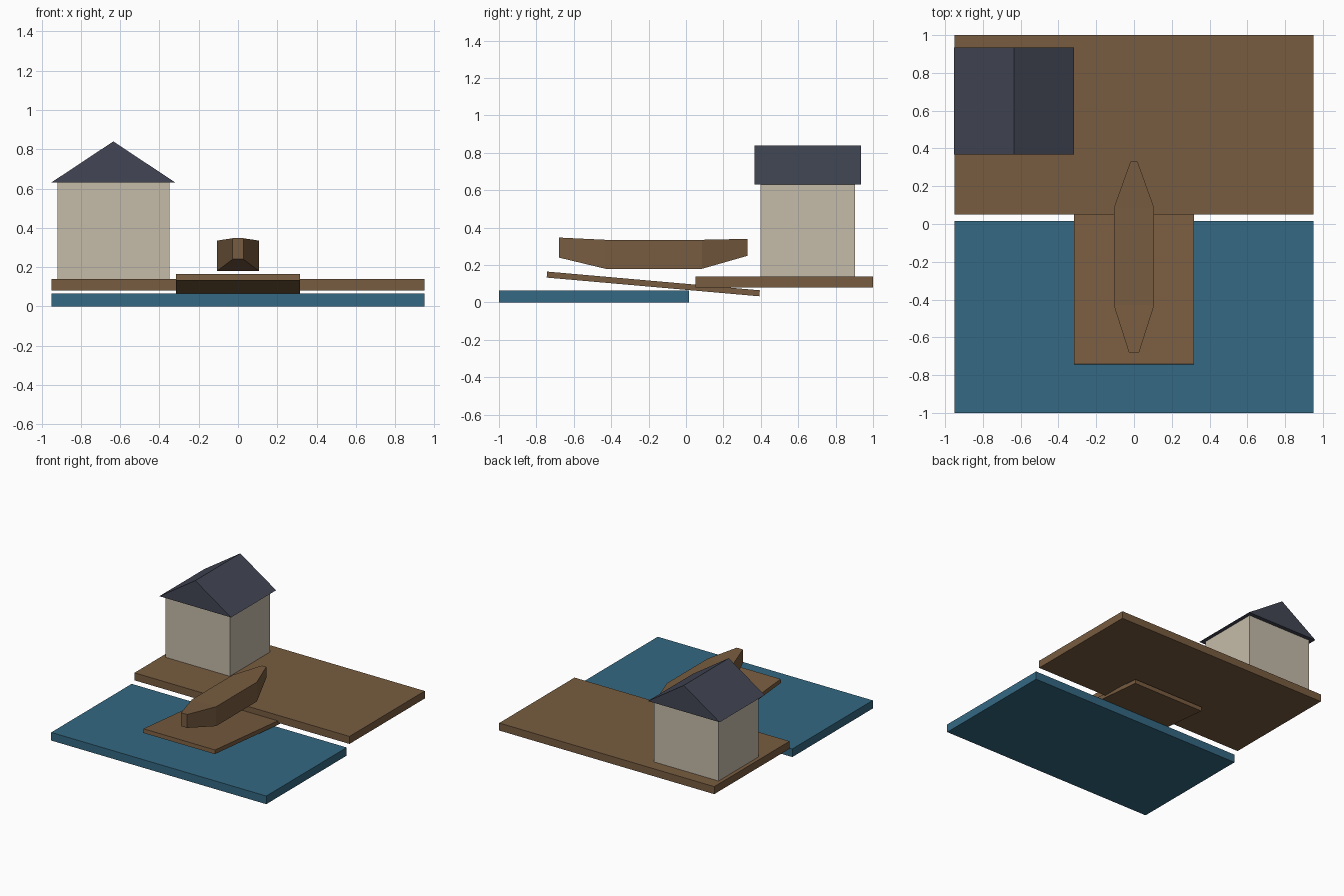
import bpy
import bmesh
from mathutils import Vector

default = bpy.data.objects.get("Cube")
if default:
    bpy.data.objects.remove(default, do_unlink=True)


def material(name, rgb):
    mat = bpy.data.materials.new(name)
    mat.use_nodes = True
    colour = (*rgb, 1)
    mat.diffuse_color = colour
    mat.node_tree.nodes["Principled BSDF"].inputs["Base Color"].default_value = colour
    return mat


wood = material("brown wood", (0.188, 0.107, 0.051))
water_blue = material("water blue", (0.034, 0.138, 0.223))
plaster = material("cream plaster", (0.558, 0.503, 0.402))
slate = material("dark slate", (0.054, 0.061, 0.089))


def loft(name, mat, sections):
    """Closed solid through matching rings of points."""
    bm = bmesh.new()
    rings = [[bm.verts.new(Vector(p)) for p in ring] for ring in sections]
    count = len(rings[0])
    for a, b in zip(rings, rings[1:]):
        for i in range(count):
            j = (i + 1) % count
            bm.faces.new((a[i], a[j], b[j], b[i]))
    bm.faces.new(rings[0])
    bm.faces.new(rings[-1])
    bmesh.ops.recalc_face_normals(bm, faces=bm.faces)
    mesh = bpy.data.meshes.new(name)
    bm.to_mesh(mesh)
    bm.free()
    mesh.materials.append(mat)
    obj = bpy.data.objects.new(name, mesh)
    bpy.context.collection.objects.link(obj)
    return obj


def extrude_y(name, mat, profile, y0, y1):
    return loft(name, mat, [[(x, y, z) for x, z in profile] for y in (y0, y1)])


def box(name, mat, x0, x1, y0, y1, z0, z1):
    return extrude_y(name, mat, [(x0, z0), (x1, z0), (x1, z1), (x0, z1)], y0, y1)


# Ground slabs
box("water", water_blue, -0.95, 0.95, -1, 0.015, 0, 0.065)
box("quay", wood, -0.95, 0.95, 0.05, 1, 0.08, 0.14)

# Tilted slipway
slope = [(-0.745, 0.133), (0.392, 0.033), (0.395, 0.065), (-0.742, 0.165)]
loft("slipway", wood, [[(x, y, z) for y, z in slope] for x in (-0.317, 0.317)])

# Boathouse with gable roof
box("house_walls", plaster, -0.92, -0.35, 0.397, 0.903, 0.14, 0.63)
gable = [(-0.952, 0.63), (-0.318, 0.63), (-0.635, 0.84)]
extrude_y("house_roof", slate, gable, 0.367, 0.935)

# Boat hull: station y, half width, keel z, deck z
stations = [
    (-0.68, 0.027, 0.24, 0.347),
    (-0.43, 0.107, 0.18, 0.335),
    (0.085, 0.107, 0.18, 0.335),
    (0.33, 0.019, 0.25, 0.34),
]
loft("boat_hull", wood, [
    [(-w, y, low), (w, y, low), (w, y, high), (-w, y, high)]
    for y, w, low, high in stations
])
